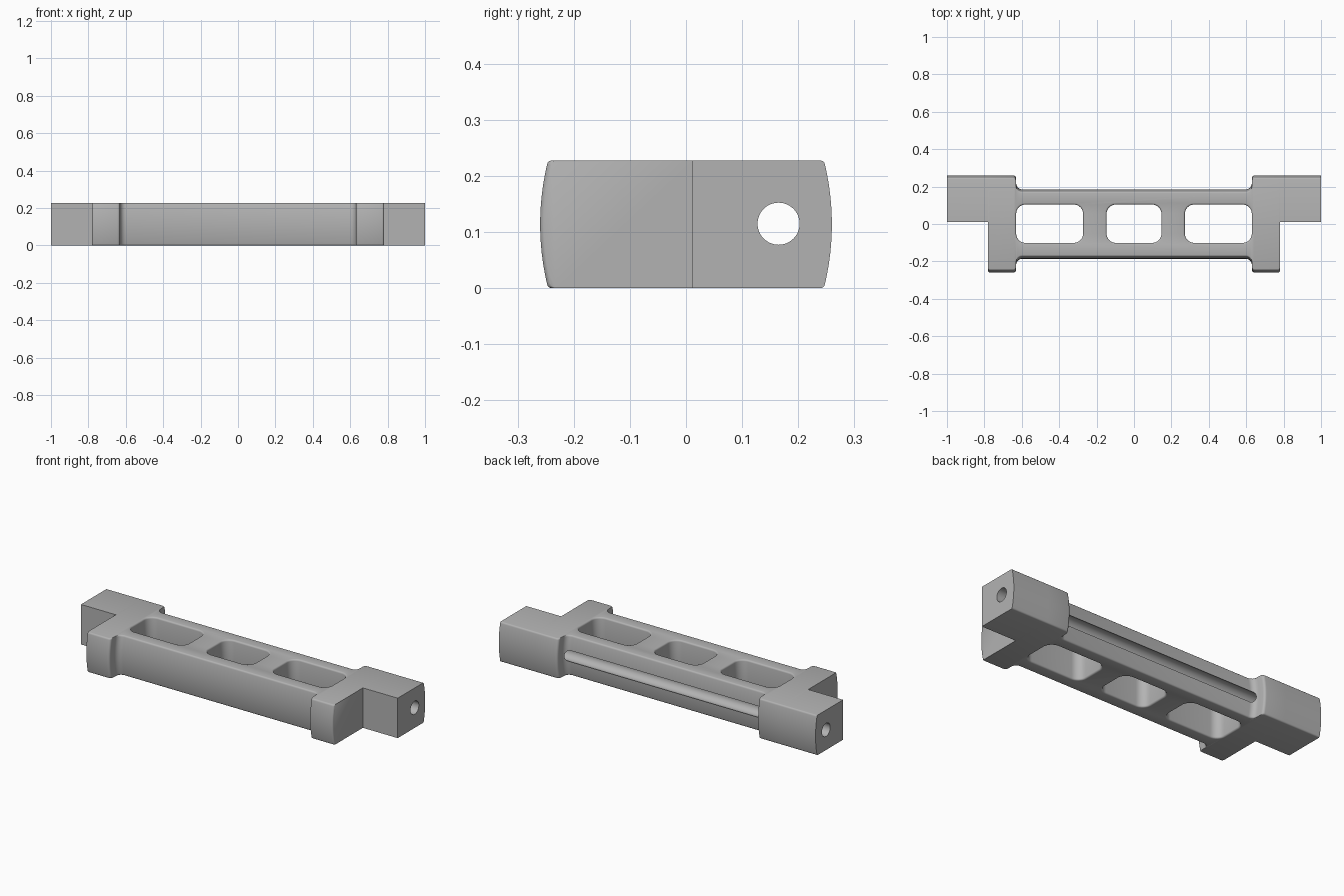
import bpy, bmesh, math

cube = bpy.data.objects.get("Cube")
if cube:
    bpy.data.objects.remove(cube, do_unlink=True)

HEIGHT = 0.228
PAD, RAIL, STEP_X = 0.26, 0.186, 0.63
EDGE = 0.009          # small edge rounding

grey = bpy.data.materials.new("metal grey")
grey.use_nodes = True
grey.diffuse_color = (0.45, 0.45, 0.45, 1)
grey.node_tree.nodes["Principled BSDF"].inputs["Base Color"].default_value = (0.45, 0.45, 0.45, 1)


def loft(name, rings):
    """Skin closed rings of equal length and cap both ends."""
    bm = bmesh.new()
    loops = [[bm.verts.new(p) for p in ring] for ring in rings]
    for a, b in zip(loops, loops[1:]):
        for i in range(len(a)):
            j = (i + 1) % len(a)
            bm.faces.new((a[i], a[j], b[j], b[i]))
    bm.faces.new(loops[0][::-1])
    bm.faces.new(loops[-1])
    bmesh.ops.recalc_face_normals(bm, faces=bm.faces[:])
    mesh = bpy.data.meshes.new(name)
    bm.to_mesh(mesh)
    bm.free()
    mesh.materials.append(grey)
    obj = bpy.data.objects.new(name, mesh)
    bpy.context.collection.objects.link(obj)
    return obj


def arc(cx, cy, r, start, end, n):
    angles = [math.radians(start + (end - start) * i / n) for i in range(n + 1)]
    return [(cx + r * math.cos(a), cy + r * math.sin(a)) for a in angles]


# Bulged side profile: (z, inset from the widest point)
half = HEIGHT / 2
profile = [(EDGE - EDGE * math.cos(a), 0.012 + EDGE * (1 - math.sin(a)))
           for a in (0, math.pi / 6, math.pi / 3)]
for i in range(13):
    t = i / 6 - 1
    profile.append((half + t * (half - EDGE), 0.012 * t * t))
profile += [(HEIGHT - z, inset) for z, inset in profile[2::-1]]


def section(x, front, back):
    return ([(x, inset - front, z) for z, inset in profile]
            + [(x, back - inset, z) for z, inset in reversed(profile)])


# Half-width along the length: rail, concave fillet, rounded shoulder, end pad
f, r = 0.032, 0.014
outline = arc(STEP_X - f, RAIL + f, f, -90, 0, 6)
outline += arc(STEP_X + r + 0.001, PAD - r, r, 180, 90, 4)
stations = [(x, d, d) for x, d in outline]
stations += [(0.78 - EDGE * (1 - math.sin(a)), PAD - EDGE * (1 - math.cos(a)), PAD)
             for a in (0, math.pi / 6, math.pi / 3)]
stations += [(0.781, PAD - EDGE, PAD), (1, PAD - EDGE, PAD)]
stations = [(-x, a, b) for x, a, b in reversed(stations)] + stations
body = loft("bracket_body", [section(*s) for s in stations])

cutters = []

# Front corner notches that leave the rear end lugs
for side in (-1, 1):
    x0, x1 = sorted((0.78 * side, 1.1 * side))
    cutters.append(loft("notch_cutter", [
        [(x0, -0.4, z), (x1, -0.4, z), (x1, 0.012, z), (x0, 0.012, z)]
        for z in (-0.1, 0.4)]))


def window_ring(x0, x1, z, grow):
    c = 0.05
    xa, xb, ya, yb = x0 + c, x1 - c, -0.101 + c, 0.104 - c
    pts = []
    for cx, cy, start in ((xb, yb, 0), (xa, yb, 90), (xa, ya, 180), (xb, ya, 270)):
        pts += arc(cx, cy, c + grow, start, start + 90, 8)
    return [(x, y, z) for x, y in pts]


# Rounded windows with softened rims
rim = [(EDGE * (1 - math.cos(a)), EDGE * (1 - math.sin(a)))
       for a in (0, math.pi / 6, math.pi / 3, math.pi / 2)]
levels = [(-0.05, EDGE)] + rim
levels += [(HEIGHT - z, g) for z, g in reversed(levels)]
for x0, x1 in ((-0.63, -0.272), (-0.147, 0.147), (0.272, 0.63)):
    cutters.append(loft("window_cutter", [window_ring(x0, x1, z, g) for z, g in levels]))

# Long bore that opens as a groove along the back of the rail
bore = arc(0.165, half + 0.001, 0.0375, 0, 352.5, 47)
cutters.append(loft("bore_cutter", [[(x, y, z) for y, z in bore] for x in (-1.1, 1.1)]))

bpy.ops.object.select_all(action='DESELECT')
bpy.context.view_layer.objects.active = body
body.select_set(True)
for cutter in cutters:
    mod = body.modifiers.new("cut", 'BOOLEAN')
    mod.operation = 'DIFFERENCE'
    mod.solver = 'EXACT'
    mod.object = cutter
    bpy.ops.object.modifier_apply(modifier=mod.name)
    bpy.data.objects.remove(cutter, do_unlink=True)

bpy.ops.object.shade_smooth_by_angle(angle=math.radians(35))
